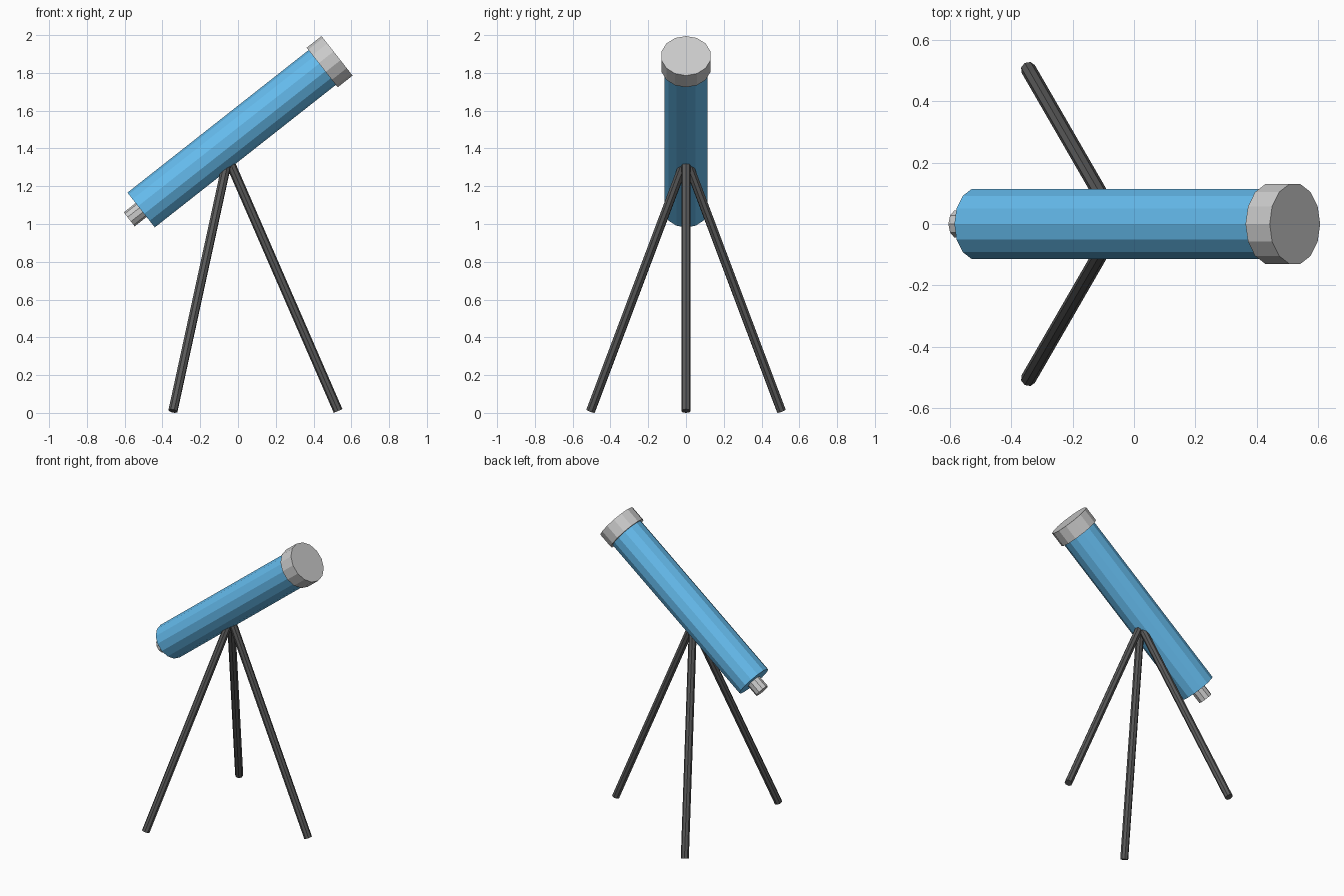
import bpy
from math import cos, sin, pi, radians
from mathutils import Vector, Matrix

if "Cube" in bpy.data.objects:
    bpy.data.objects.remove(bpy.data.objects["Cube"])


def material(name, rgb):
    m = bpy.data.materials.new(name)
    m.diffuse_color = (*rgb, 1)
    m.use_nodes = True
    m.node_tree.nodes["Principled BSDF"].inputs["Base Color"].default_value = m.diffuse_color
    return m


def rod(name, start, end, radius, sides, mat=None):
    """Flat-faced prism between two points, one edge in the upper vertical plane."""
    start, end = Vector(start), Vector(end)
    z = (end - start).normalized()
    y = Vector((0, 0, 1)).cross(z).normalized()
    x = y.cross(z)
    bpy.ops.mesh.primitive_cylinder_add(vertices=sides, radius=radius, depth=(end - start).length)
    ob = bpy.context.object
    ob.name = name
    # cylinder's first vertex lies on local +y, so map that onto the x vector
    rot = Matrix((-y, x, z)).transposed()
    ob.matrix_world = Matrix.Translation((start + end) / 2) @ rot.to_4x4()
    if mat:
        ob.data.materials.append(mat)
    return ob


blue = material("blue paint", (0.13, 0.5, 0.85))
black = material("black metal", (0.1, 0.1, 0.1))

# Optical axis, measured from the lower end of the tube
tilt = radians(38.2)
axis = Vector((cos(tilt), 0, sin(tilt)))
base = Vector((-0.513, 0, 1.074))


def along(d):
    return base + axis * d


# Tube, front dew cap and eyepiece
rod("tube", along(0), along(1.27), 0.117, 14, blue)
rod("front_cap", along(1.22), along(1.32), 0.133, 14)
rod("eyepiece", along(-0.08), along(0.02), 0.047, 10)

# Tripod legs meeting just inside the tube
hub = Vector((-0.053, 0, 1.35))
for i, side in enumerate(("front", "left", "right")):
    a = i * 2 * pi / 3
    foot = Vector((hub.x + 0.583 * cos(a), 0.583 * sin(a), 0.01))
    rod(side + "_leg", foot, hub, 0.025, 8, black)
